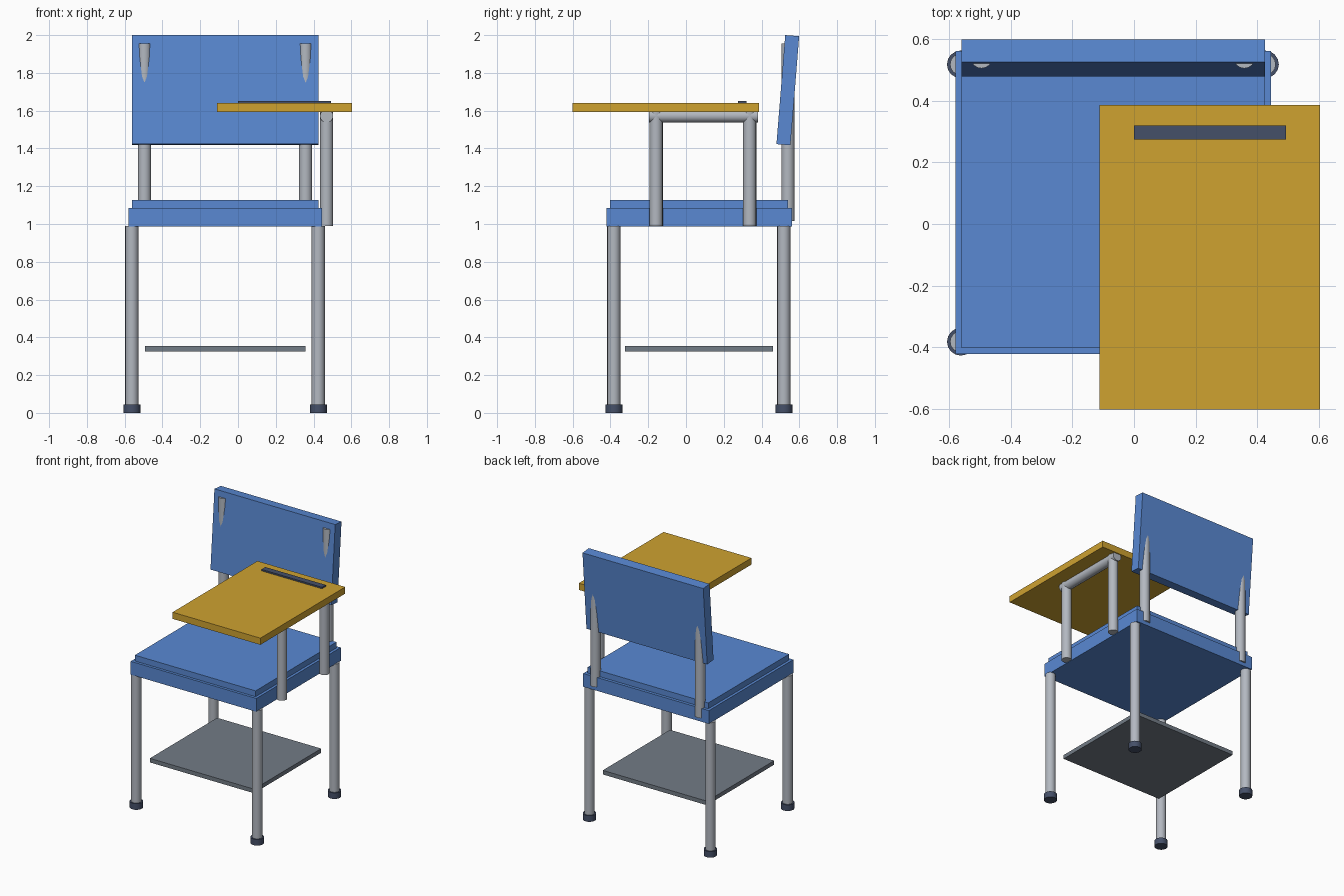
import bpy
from math import pi
from mathutils import Matrix, Vector

if "Cube" in bpy.data.objects:
    bpy.data.objects.remove(bpy.data.objects["Cube"])


def material(name, rgb):
    m = bpy.data.materials.new(name)
    m.diffuse_color = (*rgb, 1)
    m.use_nodes = True
    m.node_tree.nodes["Principled BSDF"].inputs["Base Color"].default_value = m.diffuse_color
    return m


BLUE = material("blue", (0.10, 0.25, 0.65))
WOOD = material("wood", (0.62, 0.36, 0.03))
STEEL = material("steel", (0.45, 0.48, 0.53))
SLATE = material("slate", (0.17, 0.20, 0.24))
DARK = material("dark", (0.06, 0.08, 0.14))


def box(name, x, y, z, mat):
    """Box from (min, max) ranges."""
    mid = [(a + b) / 2 for a, b in (x, y, z)]
    bpy.ops.mesh.primitive_cube_add(size=1, location=mid)
    ob = bpy.context.object
    ob.name = name
    ob.scale = [b - a for a, b in (x, y, z)]
    bpy.ops.object.transform_apply(location=False, rotation=False, scale=True)
    ob.data.materials.append(mat)
    return ob


def tube(name, start, end, r, mat):
    """Smooth round tube between two points."""
    a, b = Vector(start), Vector(end)
    bpy.ops.mesh.primitive_cylinder_add(
        vertices=16, radius=r, depth=(b - a).length, location=(a + b) / 2,
        rotation=(b - a).to_track_quat('Z', 'Y').to_euler())
    ob = bpy.context.object
    ob.name = name
    ob.data.materials.append(mat)
    bpy.ops.object.shade_smooth_by_angle(angle=pi / 6)
    return ob


R = 0.035

# Seat frame and pad
box("seat", (-0.58, 0.445), (-0.422, 0.562), (0.987, 1.085), BLUE)
box("seat_pad", (-0.56, 0.425), (-0.402, 0.54), (1.08, 1.128), BLUE)

# Tilted backrest
back = box("backrest", (-0.56, 0.425), (0.503, 0.577), (1.419, 1.998), BLUE)
back.location.y = 0.539
back.rotation_euler.x = -0.08

# Backrest posts
for side, x in (("left", -0.495), ("right", 0.358)):
    tube(f"back_post_{side}", (x, 0.54, 1.015), (x, 0.54, 1.955), R, STEEL)

# Legs with rubber feet
for end, y in (("front", -0.382), ("back", 0.518)):
    for side, x in (("left", -0.562), ("right", 0.425)):
        tube(f"{end}_leg_{side}", (x, y, 0.002), (x, y, 0.99), R, STEEL)
        tube(f"{end}_foot_{side}", (x, y, 0), (x, y, 0.045), 0.045, DARK)

# Book shelf under the seat
box("shelf", (-0.493, 0.357), (-0.323, 0.46), (0.325, 0.355), SLATE)

# Desk support: two posts and a bar
for end, y in (("front", -0.158), ("back", 0.337)):
    tube(f"desk_post_{end}", (0.469, y, 0.99), (0.469, y, 1.6), R, STEEL)
tube("desk_bar", (0.469, -0.197, 1.572), (0.469, 0.38, 1.572), R, STEEL)

# Writing surface and pencil groove
box("desk_top", (-0.112, 0.604), (-0.602, 0.387), (1.592, 1.641), WOOD)
box("pencil_groove", (0, 0.493), (0.274, 0.319), (1.635, 1.652), DARK)
